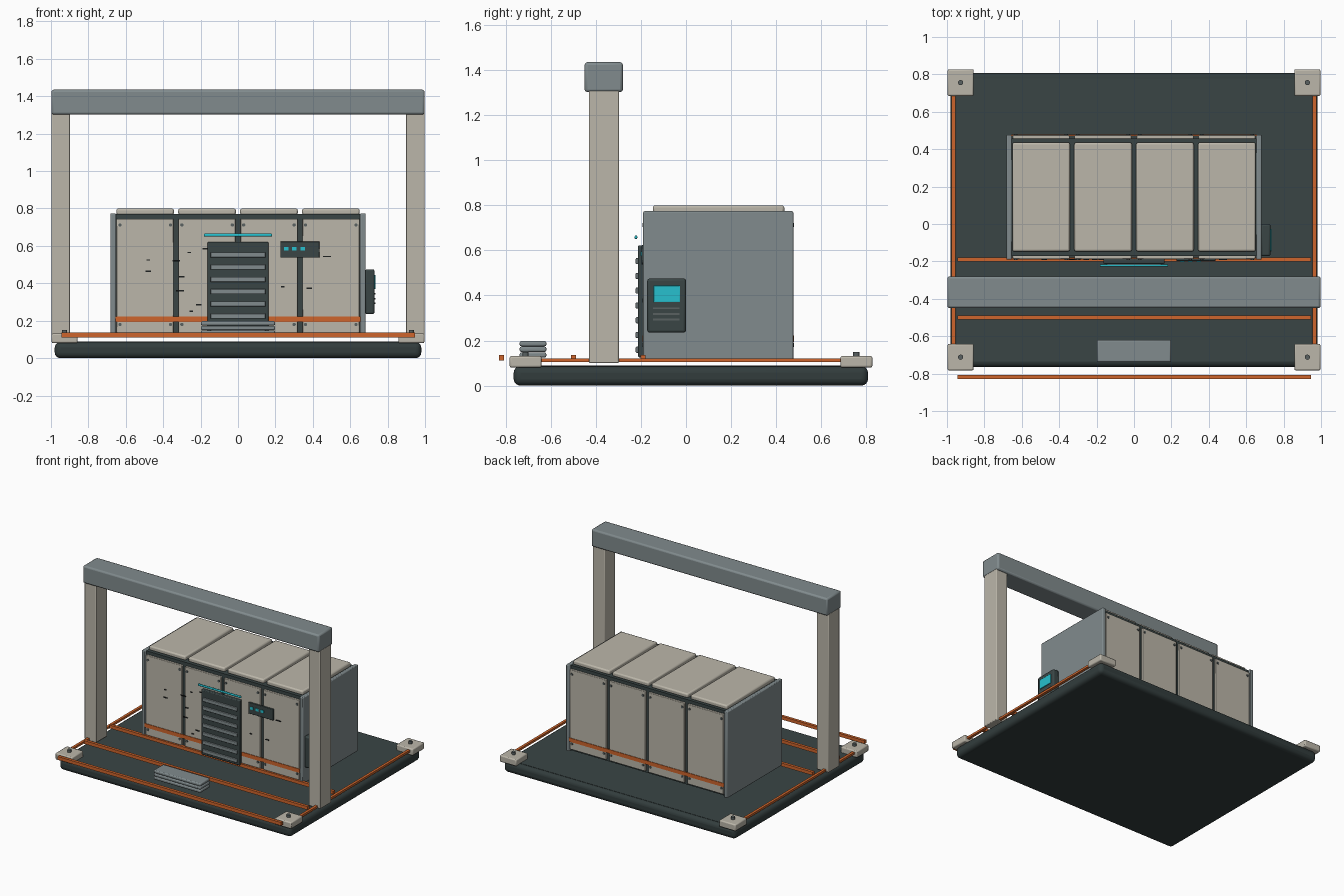
import bpy

cube = bpy.data.objects.get("Cube")
if cube:
    bpy.data.objects.remove(cube, do_unlink=True)


def material(name, rgb):
    m = bpy.data.materials.new(name)
    m.use_nodes = True
    m.diffuse_color = (*rgb, 1)
    m.node_tree.nodes["Principled BSDF"].inputs["Base Color"].default_value = (*rgb, 1)
    return m


BEIGE = material("warm beige", (0.50, 0.47, 0.40))
GREY = material("blue grey", (0.22, 0.26, 0.27))
DARK = material("dark slate", (0.042, 0.06, 0.06))
BASE = material("deep slate", (0.032, 0.046, 0.046))
STEEL = material("bolt steel", (0.10, 0.12, 0.12))
ORANGE = material("safety orange", (0.62, 0.13, 0.025))
CYAN = material("cyan light", (0.02, 0.53, 0.62))
BLACK = material("scuff black", (0.012, 0.014, 0.014))


def finish(name, mat, bevel, segments=2):
    ob = bpy.context.object
    ob.name = name
    ob.data.materials.append(mat)
    if bevel:
        mod = ob.modifiers.new("rounded edges", "BEVEL")
        mod.width, mod.segments = bevel, segments
        bpy.ops.object.shade_smooth_by_angle()
    return ob


def box(name, x, y, z, mat, bevel=0.0, segments=2):
    """Box spanning the given (low, high) ranges."""
    spans = (x, y, z)
    bpy.ops.mesh.primitive_cube_add(size=1, location=[(a + b) / 2 for a, b in spans])
    ob = bpy.context.object
    ob.scale = [b - a for a, b in spans]
    bpy.ops.object.transform_apply(location=False, rotation=False, scale=True)
    return finish(name, mat, bevel, segments)


def around(c, size):
    return (c - size / 2, c + size / 2)


def disc(name, loc, radius, depth, mat, rot=(0, 0, 0)):
    bpy.ops.mesh.primitive_cylinder_add(vertices=12, radius=radius, depth=depth,
                                        location=loc, rotation=rot)
    return finish(name, mat, 0)


# Platform
box("base_slab", (-0.98, 0.98), (-0.765, 0.808), (0, 0.086), BASE, 0.03, 4)
box("deck_plate", (-0.95, 0.95), (-0.735, 0.778), (0.08, 0.088), DARK)

# Corner pads, bolts, side rails and gantry posts
for side, s in (("left", 1), ("right", -1)):
    for end, y in (("front", -0.712), ("rear", 0.756)):
        box(f"{end}_{side}_pad", around(s * 0.927, 0.14), around(y, 0.142),
            (0.08, 0.131), BEIGE, 0.008)
        disc(f"{end}_{side}_pad_bolt", (s * 0.927, y, 0.14), 0.014, 0.02, STEEL)
    box(f"{side}_rail", around(s * 0.965, 0.02), (-0.70, 0.74), (0.104, 0.12), ORANGE)
    box(f"{side}_post", around(s * 0.947, 0.1), (-0.43, -0.298), (0.1, 1.31), BEIGE, 0.005)
box("gantry_beam", (-0.998, 0.998), (-0.45, -0.28), (1.302, 1.435), GREY, 0.012)

# Cross rails
for i, y in enumerate((-0.19, -0.5, -0.818)):
    box(f"cross_rail_{i}", (-0.945, 0.945), around(y, 0.022), (0.111, 0.136), ORANGE)

# Cabinet body with end plates
box("cabinet_core", (-0.66, 0.66), (-0.172, 0.458), (0.12, 0.77), DARK)
for side, s in (("left", 1), ("right", -1)):
    box(f"{side}_end_plate", around(s * 0.668, 0.03), (-0.19, 0.476), (0.115, 0.774), GREY, 0.006)

# Four bays: front and rear panels, lids and bolts
FACES = (("front", -0.188, -0.168, -1), ("rear", 0.455, 0.475, 1))
for i in range(4):
    x = (i - 1.5) * 0.331
    box(f"lid_{i}", around(x, 0.308), (-0.147, 0.436), (0.765, 0.8), BEIGE, 0.01)
    for face, y0, y1, s in FACES:
        box(f"{face}_panel_{i}", around(x, 0.305), (y0, y1), (0.135, 0.745), BEIGE, 0.004)
        outer = y0 if s < 0 else y1
        for dx in (-0.135, 0.135):
            for z in (0.18, 0.712):
                disc(f"{face}_panel_bolt", (x + dx, outer, z), 0.009, 0.01, STEEL,
                     (1.5708, 0, 0))

# Orange bands along the cabinet
for face, y0, y1, s in FACES:
    outer = y0 if s < 0 else y1
    box(f"{face}_band", (-0.655, 0.655), around(outer, 0.008), (0.194, 0.223), ORANGE)

# Louvred vent and lamp bar
box("vent_frame", (-0.163, 0.163), (-0.213, -0.185), (0.125, 0.622), DARK, 0.006)
for i in range(7):
    box(f"vent_slat_{i}", (-0.147, 0.147), (-0.223, -0.205),
        around(0.552 - i * 0.0655, 0.027), GREY, 0.003)
box("lamp_bar", (-0.182, 0.182), around(-0.222, 0.012), around(0.658, 0.016), CYAN, 0.005)

# Front status plate
box("status_plate", (0.226, 0.436), (-0.198, -0.184), (0.537, 0.623), DARK, 0.003)
for i in range(3):
    box(f"status_light_{i}", around(0.257 + i * 0.044, 0.024), (-0.202, -0.195),
        around(0.584, 0.02), CYAN)

# Control box on the left end
box("control_box", (0.68, 0.73), (-0.172, 0), (0.235, 0.475), DARK, 0.01)
box("control_screen", (0.725, 0.736), (-0.144, -0.026), (0.37, 0.443), CYAN, 0.002)
for i in range(3):
    box(f"control_slot_{i}", (0.725, 0.734), (-0.147, -0.028),
        around(0.343 - i * 0.025, 0.008), STEEL)

# Stacked step slabs
for i in range(3):
    box(f"step_slab_{i}", (-0.198, 0.198), (-0.738, -0.62),
        around(0.136 + i * 0.025, 0.023), GREY, 0.007)

# Scuff marks on the front
SCUFFS = ((-0.48, 0.525), (-0.48, 0.465), (-0.33, 0.52), (-0.26, 0.565), (-0.30, 0.435),
          (-0.31, 0.36), (-0.25, 0.25), (-0.21, 0.285), (-0.17, 0.585), (0.24, 0.382),
          (0.38, 0.373), (0.475, 0.543))
for i, (x, z) in enumerate(SCUFFS):
    box(f"scuff_{i}", around(x, 0.018 + 0.012 * (i % 3)), around(-0.19, 0.006),
        around(z, 0.007), BLACK)
